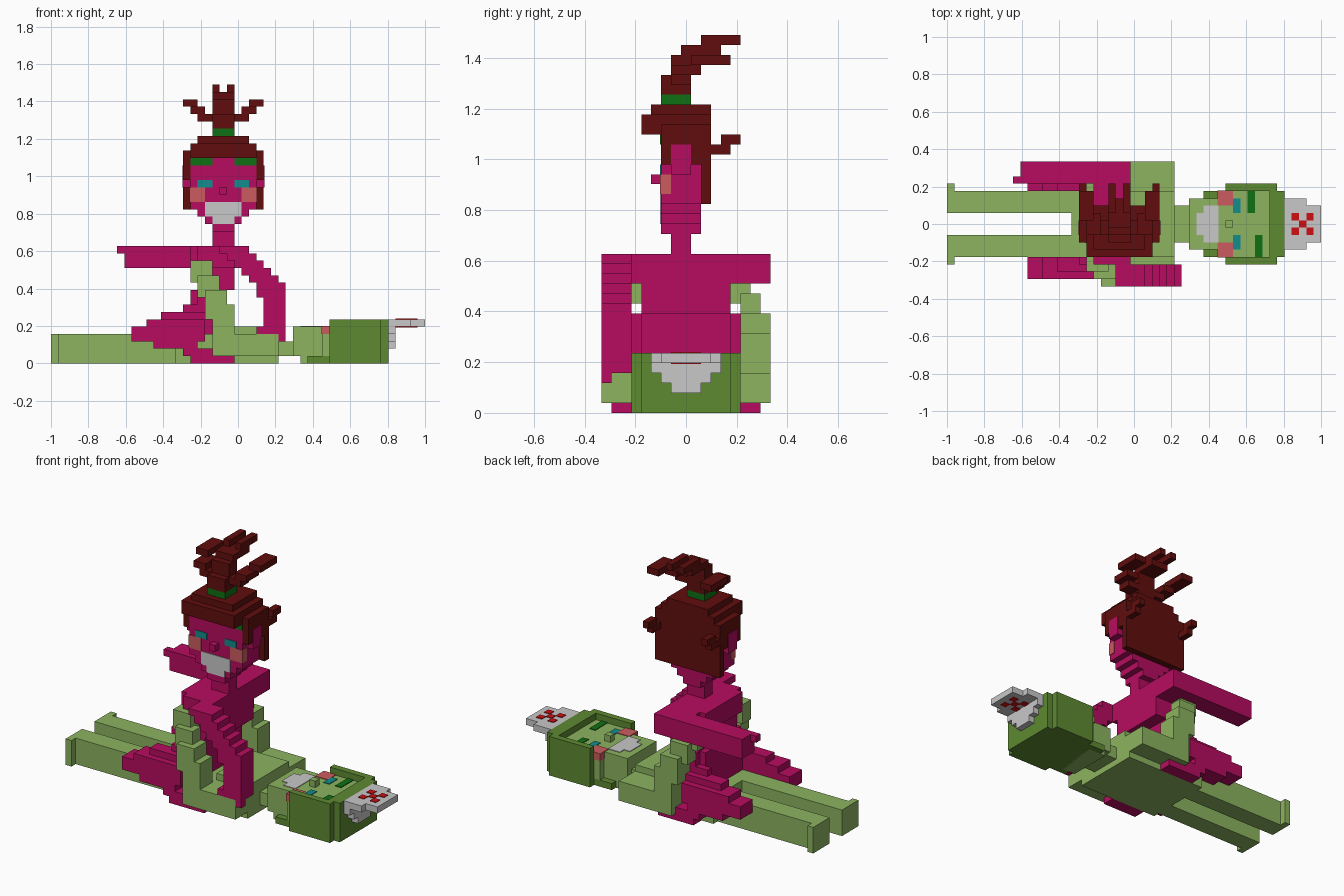
import bpy
import bmesh
from mathutils import Matrix, Vector

cube = bpy.data.objects.get("Cube")
if cube:
    bpy.data.objects.remove(cube, do_unlink=True)

UNIT = 2 / 51                      # edge of one block
CENTRE = Vector((25.5, 8.5, 0))    # grid point that sits on the origin
HEAD_MIDDLE, BODY_MIDDLE = 23.5, 8.5


def material(name, red, green, blue):
    """Flat colour given as display values, stored as linear values."""
    linear = [((c / 255 + 0.055) / 1.055) ** 2.4 if c > 10 else c / 3295 for c in (red, green, blue)]
    mat = bpy.data.materials.new(name)
    mat.use_nodes = True
    mat.diffuse_color = (*linear, 1)
    mat.node_tree.nodes["Principled BSDF"].inputs["Base Color"].default_value = (*linear, 1)
    return mat


def flip(span, middle):
    return (2 * middle - span[1], 2 * middle - span[0])


class Part:
    """One object made of blocks measured in grid units."""

    def __init__(self, name, mat):
        self.mesh = bpy.data.meshes.new(name)
        self.mesh.materials.append(mat)
        self.bm = bmesh.new()
        bpy.context.collection.objects.link(bpy.data.objects.new(name, self.mesh))

    def box(self, x, y, z, mirror=""):
        low, high = Vector((x[0], y[0], z[0])), Vector((x[1], y[1], z[1]))
        place = Matrix.Translation(((low + high) / 2 - CENTRE) * UNIT)
        bmesh.ops.create_cube(self.bm, size=1, matrix=place @ Matrix.Diagonal((*(high - low) * UNIT, 1)))
        if mirror == "x":
            self.box(flip(x, HEAD_MIDDLE), y, z)
        elif mirror == "y":
            self.box(x, flip(y, BODY_MIDDLE), z)
        self.bm.to_mesh(self.mesh)
        return self

    def stairs(self, x, y, z, step, count, mirror=""):
        """Repeat a block along a diagonal."""
        for n in range(count):
            spans = [(s[0] + d * n, s[1] + d * n) for s, d in zip((x, y, z), step)]
            self.box(*spans, mirror=mirror)
        return self


magenta = material("magenta", 183, 12, 96)
leaf = material("light green", 140, 180, 96)
moss = material("moss green", 94, 138, 50)
brown = material("dark brown", 97, 13, 13)
grey = material("light grey", 200, 200, 200)
red = material("red", 205, 16, 20)
teal = material("teal", 18, 140, 142)
emerald = material("emerald", 16, 112, 20)
salmon = material("salmon", 204, 92, 94)

# Lying figure: legs, torso and neck
legs = Part("lying_legs", leaf)
legs.box(x=(1, 18), y=(4, 7), z=(0, 4), mirror="y")
legs.box(x=(0, 1), y=(3, 7), z=(0, 4), mirror="y")
torso = Part("lying_torso", leaf)
torso.box(x=(17, 31), y=(3, 14), z=(0, 4))
torso.box(x=(25, 31), y=(4, 13), z=(4, 5))
torso.box(x=(31, 33), y=(6, 11), z=(1, 3))

# Lying figure: bent arms reaching up
arms = Part("lying_arms", leaf)
arms.box(x=(22, 31), y=(0, 3), z=(1, 4), mirror="y")
arms.box(x=(22, 25), y=(0, 3), z=(4, 8), mirror="y")
arms.box(x=(21, 24), y=(0, 3), z=(6, 10), mirror="y")
arms.box(x=(20, 23), y=(1, 3), z=(9, 12), mirror="y")
arms.box(x=(19, 22), y=(2, 4), z=(11, 14), mirror="y")

# Lying figure: head and hair
face = Part("lying_head", leaf)
face.box(x=(33, 34), y=(5, 12), z=(1, 5))
face.box(x=(34, 37), y=(5, 12), z=(0, 5))
face.box(x=(37, 44), y=(4, 13), z=(1, 5))
face.box(x=(38, 39), y=(8, 9), z=(5, 6))
hair = Part("lying_hair", moss)
hair.box(x=(35, 38), y=(4, 13), z=(0, 1))
hair.box(x=(38, 45), y=(3, 14), z=(0, 4))
hair.box(x=(38, 45), y=(3, 4), z=(4, 6), mirror="y")
hair.box(x=(44, 46), y=(4, 13), z=(0, 6))

# Lying figure: painted face plates
top = (5, 5.1)
mouth = Part("lying_mouth", grey)
mouth.box(x=(35, 37), y=(6, 11), z=top)
mouth.box(x=(34, 35), y=(7, 10), z=top)
Part("lying_cheeks", salmon).box(x=(36.9, 39), y=(3.9, 6), z=(4, 5.1), mirror="y")
Part("lying_eyes", teal).box(x=(39, 40), y=(5, 7), z=top, mirror="y")
brows = Part("lying_brows", emerald)
brows.box(x=(42, 43), y=(4, 7), z=top)
brows.box(x=(41, 42), y=(10, 13), z=top)

# Headdress with dots
headdress = Part("headdress", grey)
headdress.box(x=(46, 49), y=(5, 12), z=(5, 6))
headdress.box(x=(49, 51), y=(6, 11), z=(5, 6))
headdress.box(x=(46, 47), y=(5, 12), z=(4, 5))
headdress.box(x=(46, 47), y=(6, 11), z=(3, 4))
headdress.box(x=(46, 47), y=(7, 10), z=(2, 3))
dots = Part("headdress_dots", red)
dots.box(x=(48, 49), y=(8, 9), z=(4.9, 6.1))
for x in ((47, 48), (49, 50)):
    dots.box(x=x, y=(7, 8), z=(4.9, 6.1), mirror="y")

# Kneeling figure: torso, shoulders and neck
body = Part("kneeling_torso", magenta)
body.box(x=(19, 23), y=(4, 13), z=(4, 10))
body.box(x=(20, 25), y=(4, 13), z=(10, 13))
body.box(x=(19, 25), y=(4, 13), z=(13, 16))
body.box(x=(20, 25), y=(3, 14), z=(13, 16))
body.box(x=(22, 25), y=(7, 9), z=(16, 18))

# Kneeling figure: folded legs
knees = Part("kneeling_legs", magenta)
knees.box(x=(20, 22), y=(3, 4), z=(7, 10), mirror="y")
knees.box(x=(18, 22), y=(3, 4), z=(6, 8), mirror="y")
knees.box(x=(15, 22), y=(2, 4), z=(6, 7), mirror="y")
knees.box(x=(13, 21), y=(1, 4), z=(5, 6), mirror="y")
knees.box(x=(11, 21), y=(1, 4), z=(3, 5), mirror="y")
knees.box(x=(14, 20), y=(1, 4), z=(2, 3), mirror="y")
knees.box(x=(18, 22), y=(1, 4), z=(1, 2), mirror="y")
knees.box(x=(19, 25), y=(1, 3), z=(0, 1), mirror="y")

# Kneeling figure: one arm stretched out, one propped behind
stretched = Part("stretched_arm", magenta)
stretched.box(x=(10, 25), y=(14, 17), z=(13, 16))
stretched.box(x=(9, 10), y=(14, 15), z=(15, 16))
propped = Part("propped_arm", magenta)
propped.stairs(x=(23, 27), y=(0, 3), z=(15, 16), step=(1, 0, -1), count=5)
propped.box(x=(28, 32), y=(0, 3), z=(9, 11))
propped.box(x=(29, 32), y=(0, 3), z=(4, 9))
propped.box(x=(28, 32), y=(0, 3), z=(4, 5))
propped.box(x=(30, 32), y=(0, 1), z=(3, 4))

# Kneeling figure: head with stepped chin, nose and ears
head = Part("kneeling_head", magenta)
head.box(x=(19, 28), y=(6, 10), z=(21, 28))
head.stairs(x=(20, 27), y=(6, 10), z=(20, 21), step=(0, 0, 0), count=1)
head.box(x=(21, 26), y=(6, 10), z=(19, 20))
head.box(x=(22, 25), y=(6, 10), z=(18, 19))
head.box(x=(23, 24), y=(5, 6), z=(23, 24))
head.box(x=(17.9, 19), y=(7, 9), z=(24, 27), mirror="x")

# Kneeling figure: painted face plates
front = (5.9, 6)
smile = Part("kneeling_mouth", grey)
smile.box(x=(21, 26), y=front, z=(20, 22))
smile.box(x=(22, 25), y=front, z=(19, 20))
Part("kneeling_cheeks", salmon).box(x=(18.9, 21), y=(5.9, 7), z=(22, 24), mirror="x")
Part("kneeling_eyes", teal).box(x=(20, 22), y=front, z=(24, 25), mirror="x")
Part("kneeling_brows", emerald).box(x=(19, 22), y=front, z=(27, 28), mirror="x")

# Kneeling figure: hair cap, fringe and side tufts
cap = Part("kneeling_hair", brown)
cap.box(x=(18, 29), y=(10, 11), z=(21, 29))
cap.box(x=(18, 19), y=(6, 11), z=(25, 29), mirror="x")
cap.box(x=(18, 29), y=(6, 11), z=(28, 29))
cap.box(x=(19, 28), y=(5, 11), z=(29, 30))
cap.box(x=(20, 27), y=(5, 11), z=(30, 31))
cap.box(x=(19, 28), y=(4, 6), z=(28, 30))
cap.box(x=(18, 19), y=(11, 13), z=(26, 27), mirror="x")
cap.box(x=(18, 19), y=(12, 14), z=(27, 28), mirror="x")

# Hair tie and branching ponytail
Part("hair_tie", emerald).box(x=(22, 25), y=(6, 9), z=(31, 32))
tail = Part("ponytail", brown)
tail.box(x=(22, 25), y=(6, 9), z=(32, 34))
tail.box(x=(22, 25), y=(7, 9), z=(34, 36))
tail.box(x=(22, 25), y=(8, 12), z=(36, 37))
tail.box(x=(22, 23), y=(10, 14), z=(37, 38), mirror="x")
tail.box(x=(20, 22), y=(7, 9), z=(33, 34), mirror="x")
tail.box(x=(19, 21), y=(7, 10), z=(34, 35), mirror="x")
tail.box(x=(18, 20), y=(9, 13), z=(35, 36), mirror="x")
